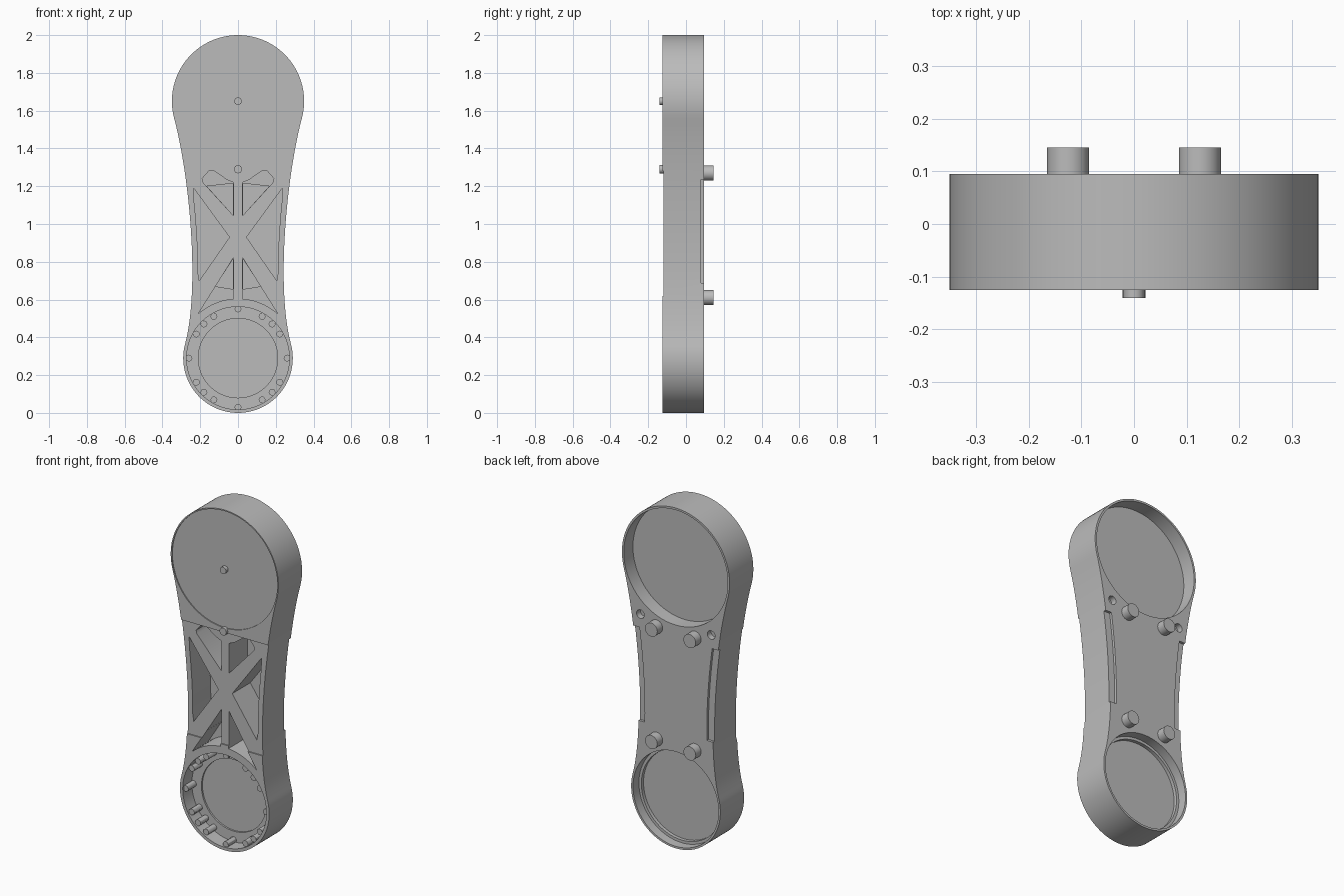
import bpy
import bmesh
from math import cos, sin, radians, pi
from mathutils import Vector
from mathutils.geometry import interpolate_bezier

if "Cube" in bpy.data.objects:
    bpy.data.objects.remove(bpy.data.objects["Cube"], do_unlink=True)

FRONT, BACK = -0.125, 0.095
TOP_Z, TOP_R = 1.65, 0.35
LOW_Z, LOW_R = 0.29, 0.29

gray = bpy.data.materials.new("plain gray")
gray.use_nodes = True
gray.diffuse_color = (0.5, 0.5, 0.5, 1)
gray.node_tree.nodes["Principled BSDF"].inputs["Base Color"].default_value = (0.5, 0.5, 0.5, 1)


def prism(name, points, y0, y1):
    """Extrude an (x, z) outline from y0 to y1."""
    bm = bmesh.new()
    face = bm.faces.new([bm.verts.new((x, y0, z)) for x, z in points])
    new = bmesh.ops.extrude_face_region(bm, geom=[face])["geom"]
    verts = [v for v in new if isinstance(v, bmesh.types.BMVert)]
    bmesh.ops.translate(bm, verts=verts, vec=(0, y1 - y0, 0))
    bmesh.ops.recalc_face_normals(bm, faces=bm.faces)
    mesh = bpy.data.meshes.new(name)
    bm.to_mesh(mesh)
    bm.free()
    obj = bpy.data.objects.new(name, mesh)
    bpy.context.collection.objects.link(obj)
    mesh.materials.append(gray)
    return obj


def arc(z, r, start, end, steps):
    angles = [radians(start + (end - start) * i / steps) for i in range(steps + 1)]
    return [(r * cos(a), z + r * sin(a)) for a in angles]


def disc(name, x, z, r, y0, y1, sides=24):
    ring = arc(z, r, 0, 360, sides)[:-1]
    return prism(name, [(x + px, pz) for px, pz in ring], y0, y1)


def mirrored(points):
    return [(-x, z) for x, z in points]


def smooth(obj):
    obj.data.shade_smooth()
    obj.data.set_sharp_from_angle(angle=radians(30))


def cut(target, cutter):
    mod = target.modifiers.new("cut", "BOOLEAN")
    mod.operation = "DIFFERENCE"
    mod.solver = "EXACT"
    mod.object = cutter
    bpy.context.view_layer.objects.active = target
    bpy.ops.object.modifier_apply(modifier=mod.name)
    bpy.data.objects.remove(cutter, do_unlink=True)


# Outline: two round ends joined by waisted sides
p0, p3 = Vector(arc(TOP_Z, TOP_R, -15, 0, 1)[0]), Vector(arc(LOW_Z, LOW_R, 15, 0, 1)[0])
tangent = Vector((sin(radians(15)), cos(radians(15)))) * 0.31
c1 = p0 - tangent
c2 = p3 + Vector((-tangent.x, tangent.y))
side = [(v.x, v.y) for v in interpolate_bezier(p0, c1, c2, p3, 25)]
outline = (arc(TOP_Z, TOP_R, 195, -15, 64)[:-1] + side[:-1]
           + arc(LOW_Z, LOW_R, 15, -195, 64)[:-1] + mirrored(side)[::-1][:-1])
body = prism("arm_body", outline, FRONT, BACK)

# Slightly lowered front of the waist
cut(body, prism("waist_cut", [(-1, 0.62), (1, 0.62), (1, 1.28), (-1, 1.28)], -0.3, FRONT + 0.007))

# Round pockets in both ends
cut(body, disc("top_front", 0, TOP_Z, 0.343, -0.3, FRONT + 0.006, 96))
cut(body, disc("top_back", 0, TOP_Z, 0.338, 0.01, 0.3, 96))
cut(body, disc("low_front", 0, LOW_Z, 0.272, -0.3, -0.04, 96))
cut(body, disc("low_front_step", 0, LOW_Z, 0.21, -0.1, -0.03, 96))
cut(body, disc("low_back", 0, LOW_Z, 0.278, 0.04, 0.3, 96))
cut(body, disc("low_back_step", 0, LOW_Z, 0.262, 0.02, 0.1, 96))

# Truss pockets and rear side ledges on each side
FLOOR, SHELF = 0.05, 0.02
edge = [(x - 0.03, z) for x, z in side if 0.72 < z < 1.18]
side_pocket = [(0.235, 1.19), (0.045, 0.93), (0.205, 0.70)] + edge[::-1]
upper_pocket = [(0.025, 1.045), (0.185, 1.22), (0.19, 1.24), (0.155, 1.28),
                (0.125, 1.28), (0.06, 1.235), (0.025, 1.22)]
upper_deep = [(0.026, 1.046), (0.165, 1.2), (0.026, 1.215)]
lower_pocket = [(0.025, 0.82)] + arc(LOW_Z, 0.315, 85.5, 48, 10)
lower_deep = [(0.026, 0.815), (0.026, 0.655), (0.12, 0.67)]
ledge_edge = [(x, z) for x, z in side if 0.65 < z < 1.26]
ledge = ([(x - 0.04, z) for x, z in ledge_edge]
         + [(0.5, ledge_edge[-1][1]), (0.5, ledge_edge[0][1])])
for flip in (False, True):
    for points, y0, y1 in ((side_pocket, -0.3, FLOOR),
                           (upper_pocket, -0.3, SHELF), (upper_deep, -0.2, FLOOR),
                           (lower_pocket, -0.3, SHELF), (lower_deep, -0.2, FLOOR),
                           (ledge, BACK - 0.015, 0.3)):
        cut(body, prism("pocket_cut", mirrored(points) if flip else points, y0, y1))
    sign = -1 if flip else 1
    cut(body, disc("back_hole", sign * 0.23, 1.315, 0.025, 0.06, 0.3))
smooth(body)

# Rear locating pegs
for x in (-0.125, 0.125):
    for z in (0.61, 1.27):
        smooth(disc("rear_peg", x, z, 0.04, BACK - 0.01, 0.145))

# Small front pins
smooth(disc("top_centre_pin", 0, TOP_Z, 0.02, -0.14, -0.1, 16))
smooth(disc("neck_pin", 0, 1.29, 0.022, -0.14, -0.09, 16))

# Screw posts around the lower pocket
for quarter in range(4):
    for step in (0, 30, 45, 60):
        a = radians(quarter * 90 + step)
        r = 0.26 if step == 0 else 0.255
        smooth(disc("screw_post", r * cos(a), LOW_Z + r * sin(a), 0.018, -0.115, -0.035, 12))
